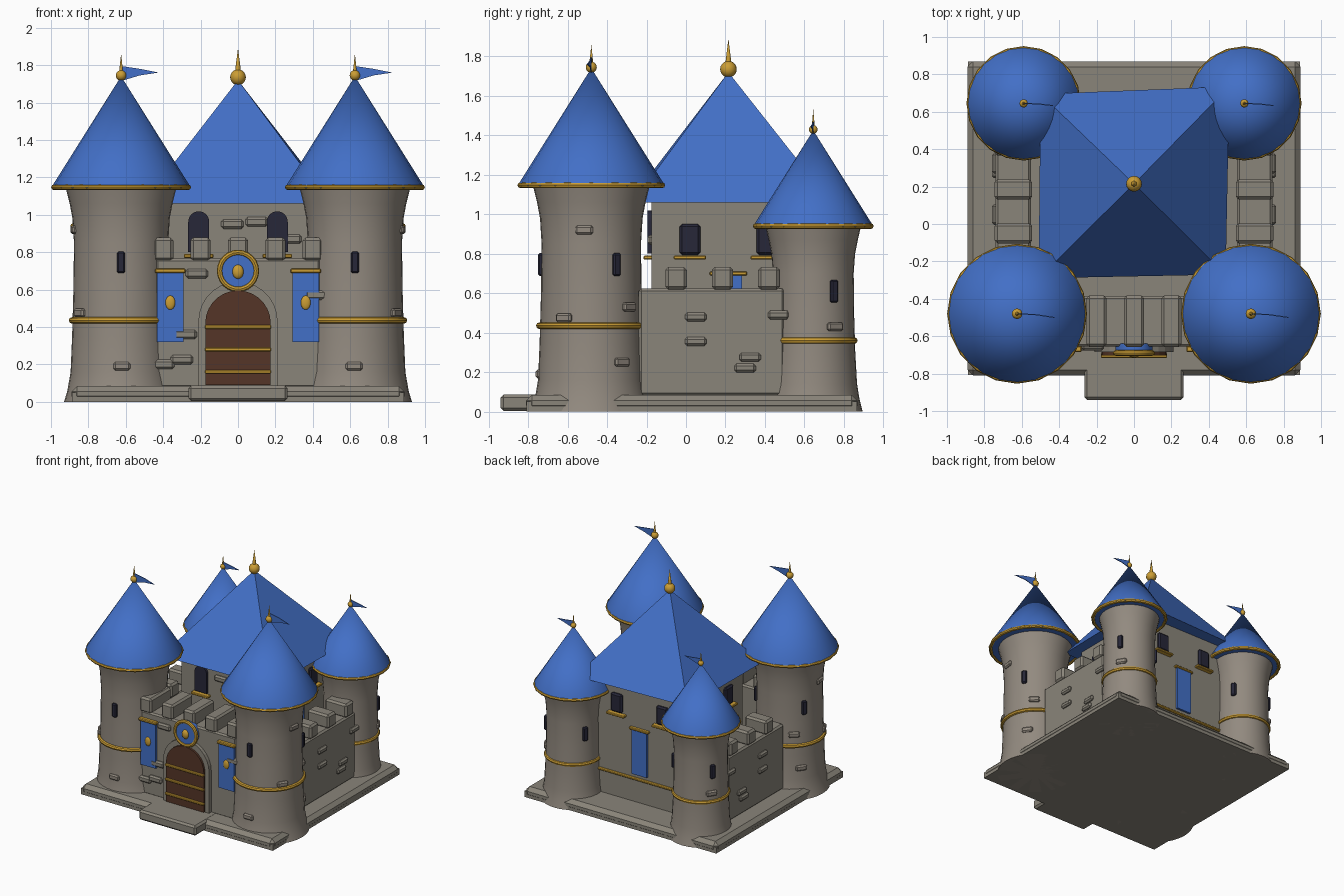
import bpy, bmesh, math
from mathutils import Matrix, Vector

if "Cube" in bpy.data.objects:
    bpy.data.objects.remove(bpy.data.objects["Cube"])

def mat(name, r, g, b):
    m = bpy.data.materials.new(name)
    m.diffuse_color = (r, g, b, 1)
    m.use_nodes = True
    m.node_tree.nodes["Principled BSDF"].inputs["Base Color"].default_value = m.diffuse_color
    return m

WALL = mat("wall_stone", 0.255, 0.235, 0.195)
TOWER = mat("tower_stone", 0.29, 0.255, 0.215)
BLUE = mat("roof_blue", 0.055, 0.16, 0.57)
GOLD = mat("gold", 0.60, 0.34, 0.035)
WOOD = mat("door_wood", 0.09, 0.036, 0.02)
DARK = mat("window_dark", 0.02, 0.02, 0.04)

def finish(bm, name, m, smooth=False):
    bmesh.ops.recalc_face_normals(bm, faces=bm.faces)
    me = bpy.data.meshes.new(name)
    bm.to_mesh(me)
    bm.free()
    me.materials.append(m)
    ob = bpy.data.objects.new(name, me)
    bpy.context.collection.objects.link(ob)
    if smooth:
        bpy.ops.object.select_all(action='DESELECT')
        ob.select_set(True)
        bpy.context.view_layer.objects.active = ob
        bpy.ops.object.shade_smooth_by_angle(angle=math.radians(40))
    return ob

def box(name, c, size, m, bevel=0.0, turn=0.0):
    bm = bmesh.new()
    bmesh.ops.create_cube(bm, size=1)
    bmesh.ops.scale(bm, vec=size, verts=bm.verts)
    if bevel:
        bmesh.ops.bevel(bm, geom=bm.edges[:], offset=bevel, segments=1, affect='EDGES')
    bm.transform(Matrix.Translation(c) @ Matrix.Rotation(turn, 4, 'Z'))
    return finish(bm, name, m)

def lathe(name, x, y, profile, m, n=28):
    bm = bmesh.new()
    vs = [bm.verts.new((r, 0, z)) for r, z in profile]
    es = [bm.edges.new(p) for p in zip(vs, vs[1:])]
    bmesh.ops.spin(bm, geom=vs + es, axis=(0, 0, 1), cent=(0, 0, 0),
                   angle=2 * math.pi, steps=n, use_duplicate=False)
    bmesh.ops.remove_doubles(bm, verts=bm.verts, dist=1e-4)
    bm.transform(Matrix.Translation((x, y, 0)))
    return finish(bm, name, m, True)

def ring(name, c, r, t, m=GOLD, upright=False, n=24):
    pts = [(r + t * math.cos(a * math.pi / 4), t * math.sin(a * math.pi / 4)) for a in range(9)]
    ob = lathe(name, 0, 0, pts, m, n)
    rot = Matrix.Rotation(math.pi / 2, 4, 'X') if upright else Matrix()
    ob.data.transform(Matrix.Translation(c) @ rot)

def ball(name, c, size, m=GOLD):
    bm = bmesh.new()
    bmesh.ops.create_uvsphere(bm, u_segments=16, v_segments=10, radius=1)
    bmesh.ops.scale(bm, vec=size, verts=bm.verts)
    bmesh.ops.translate(bm, vec=c, verts=bm.verts)
    finish(bm, name, m, True)

def extrude(name, pts, y0, y1, m):
    """Polygon in the x-z plane extruded along y."""
    bm = bmesh.new()
    f = bm.faces.new([bm.verts.new((x, y0, z)) for x, z in pts])
    g = bmesh.ops.extrude_face_region(bm, geom=[f])
    bmesh.ops.translate(bm, vec=(0, y1 - y0, 0),
                        verts=[v for v in g['geom'] if isinstance(v, bmesh.types.BMVert)])
    return finish(bm, name, m)

def arch(name, x, w, z0, spring, y0, y1, m):
    pts = [(x - w, z0), (x + w, z0)]
    pts += [(x + w * math.cos(a * math.pi / 14), spring + w * math.sin(a * math.pi / 14)) for a in range(15)]
    extrude(name, pts, y0, y1, m)

def finial(name, x, y, z, r, top):
    ball(name + "_ball", (x, y, z), (r, r, r))
    lathe(name + "_spike", x, y, [(r * 0.45, z), (r * 0.3, z + r * 1.4), (0, top)], GOLD, 10)

def tower(name, x, y, body, eave_r, eave, apex, belt, belt_r, slit, slit_r, ball_r, tip):
    top = body[-1][1]
    lathe(name + "_body", x, y, [(0, 0)] + body + [(0, top)], TOWER, 32)
    lathe(name + "_roof", x, y, [(0, eave - 0.012), (eave_r, eave - 0.005), (eave_r - 0.005, eave + 0.012), (0, apex)], BLUE, 24)
    ring(name + "_eave_ring", (x, y, eave), eave_r - 0.011, 0.015, n=20)
    ring(name + "_belt", (x, y, belt), belt_r, 0.017)
    finial(name + "_finial", x, y, apex + 0.005, ball_r, tip)
    for a in (-90, 30, 150):
        t = math.radians(a)
        box(name + "_slit", (x + slit_r * math.cos(t), y + slit_r * math.sin(t), slit),
            (0.04, 0.042, 0.115), DARK, 0.008, t)
    # pennant bending slightly forward
    k = ball_r / 0.028
    flag = extrude(name + "_flag", [(x, apex - 0.025 * k), (x + 0.1 * k, apex + 0.005), (x + 0.2 * k, apex + 0.02),
                                    (x + 0.1 * k, apex + 0.04 * k), (x, apex + 0.055 * k)], y - 0.003, y + 0.003, BLUE)
    for v in flag.data.vertices:
        v.co.y -= 0.5 * (v.co.x - x) ** 2

# plinth and step
box("plinth", (0, 0.03, 0.0425), (1.78, 1.68, 0.085), WALL, 0.03)
box("plinth_bottom", (0, 0.03, 0.025), (1.775, 1.675, 0.05), WALL)
box("step", (0, -0.77, 0.0445), (0.53, 0.34, 0.083), WALL, 0.015)

# corner towers
front_body = [(0.305, 0), (0.287, 0.06), (0.27, 0.16), (0.262, 0.35), (0.255, 0.6), (0.252, 0.85), (0.26, 0.98), (0.275, 1.06), (0.295, 1.14)]
rear_body = [(0.25, 0), (0.235, 0.06), (0.222, 0.14), (0.213, 0.3), (0.207, 0.5), (0.205, 0.7), (0.212, 0.8), (0.226, 0.87), (0.24, 0.93)]
for s, side in ((-1, "left"), (1, "right")):
    tower("front_tower_" + side, s * 0.625, -0.48, front_body, 0.37, 1.147, 1.74, 0.435, 0.263, 0.745, 0.25, 0.028, 1.86)
    tower("rear_tower_" + side, s * 0.59, 0.645, rear_body, 0.302, 0.94, 1.425, 0.36, 0.208, 0.61, 0.203, 0.022, 1.53)

# keep with slightly uneven pyramid roof
box("keep", (0, 0.215, 0.56), (0.80, 0.78, 1.02), WALL)
box("keep_belt", (0, 0.215, 0.28), (0.83, 0.81, 0.022), GOLD, 0.006)
bm = bmesh.new()
base = [bm.verts.new(p) for p in ((-0.51, -0.29, 1.06), (0.49, -0.27, 1.06), (0.51, 0.735, 1.06), (-0.50, 0.695, 1.06))]
peak = bm.verts.new((0, 0.215, 1.72))
bm.faces.new(base)
for i in range(4):
    bm.faces.new((base[i], base[(i + 1) % 4], peak))
finish(bm, "keep_roof", BLUE)
finial("keep_finial", 0, 0.215, 1.735, 0.042, 1.89)

# keep windows with sills
for s in (-1, 1):
    arch("keep_front_window", s * 0.21, 0.056, 0.80, 0.962, -0.195, -0.165, DARK)
    box("keep_front_sill", (s * 0.21, -0.19, 0.78), (0.16, 0.05, 0.02), GOLD, 0.005)
    box("keep_rear_window", (s * 0.21, 0.61, 0.872), (0.105, 0.035, 0.155), DARK, 0.012)
    box("keep_rear_sill", (s * 0.21, 0.62, 0.78), (0.165, 0.05, 0.02), GOLD, 0.005)
    for y in (0.02, 0.41):
        box("keep_side_window", (s * 0.405, y, 0.872), (0.035, 0.105, 0.155), DARK, 0.012)
        box("keep_side_sill", (s * 0.415, y, 0.78), (0.05, 0.165, 0.02), GOLD, 0.005)
    # side banners on the keep
    box("keep_side_banner", (s * 0.408, 0.215, 0.505), (0.02, 0.14, 0.37), BLUE)
    box("keep_side_banner_rod", (s * 0.412, 0.215, 0.70), (0.03, 0.19, 0.02), GOLD, 0.005)
box("keep_rear_banner", (0, 0.613, 0.505), (0.14, 0.02, 0.37), BLUE)
box("keep_rear_banner_rod", (0, 0.617, 0.70), (0.18, 0.03, 0.02), GOLD, 0.005)

# curtain walls with merlons
box("front_wall", (0, -0.52, 0.42), (0.88, 0.27, 0.69), WALL, 0.012)
for x in (-0.4, -0.2, 0, 0.2, 0.4):
    box("front_merlon", (x, -0.52, 0.815), (0.108, 0.275, 0.125), WALL, 0.015)
for s in (-1, 1):
    box("side_wall", (s * 0.645, 0.13, 0.352), (0.19, 0.74, 0.545), WALL, 0.014)
    for y in (-0.05, 0.185, 0.42):
        box("side_merlon", (s * 0.645, y, 0.675), (0.2, 0.108, 0.115), WALL, 0.015)

# gate
arch("gate_surround", 0, 0.212, 0.085, 0.43, -0.685, -0.62, WALL)
arch("gate_door", 0, 0.175, 0.09, 0.42, -0.702, -0.62, WOOD)
for z in (0.16, 0.28, 0.40):
    box("door_band", (0, -0.703, z), (0.355, 0.026, 0.02), GOLD, 0.005)

# medallion over the gate
ring("medallion_ring", (0, -0.69, 0.70), 0.098, 0.015, upright=True)
disc = lathe("medallion_disc", 0, 0, [(0, -0.04), (0.098, -0.04), (0.098, 0.015), (0, 0.015)], BLUE, 24)
disc.data.transform(Matrix.Translation((0, -0.68, 0.70)) @ Matrix.Rotation(math.pi / 2, 4, 'X'))
ball("medallion_boss", (0, -0.695, 0.695), (0.03, 0.02, 0.038))

# front banners
for s in (-1, 1):
    box("front_banner", (s * 0.362, -0.662, 0.505), (0.142, 0.022, 0.37), BLUE)
    box("front_banner_rod", (s * 0.362, -0.668, 0.70), (0.165, 0.034, 0.024), GOLD, 0.006)
    ball("front_banner_boss", (s * 0.362, -0.673, 0.53), (0.026, 0.012, 0.038))

# raised stones on flat walls
for x, z, y in ((-0.22, 0.685, -0.655), (-0.28, 0.36, -0.655), (-0.3, 0.225, -0.655), (-0.4, 0.2, -0.655),
                (0.42, 0.57, -0.655), (-0.03, 0.95, -0.175), (0.1, 0.962, -0.175), (0.28, 0.87, -0.175)):
    box("front_stone", (x, y, z), (0.12, 0.04, 0.05), WALL, 0.012)
for s in (-1, 1):
    for y, z in ((0.05, 0.48), (0.05, 0.355), (0.325, 0.275), (0.3, 0.22), (0.47, 0.49)):
        box("side_stone", (s * 0.74, y, z), (0.04, 0.11, 0.045), WALL, 0.012)
    # raised stones on towers: centre y, radius, angle, height
    for cx, cy, r, a, z in ((0.625, -0.48, 0.258, 48, 0.53), (0.625, -0.48, 0.264, 36, 0.25), (0.625, -0.48, 0.266, -91, 0.19),
                            (0.625, -0.48, 0.26, -32, 0.475), (0.625, -0.48, 0.254, -8, 0.92), (0.59, 0.645, 0.208, 32, 0.43)):
        t = math.radians(a)
        box("tower_stone", (s * (cx + r * math.cos(t)), cy + r * math.sin(t), z), (0.03, 0.09, 0.045), TOWER, 0.01, s * t)
